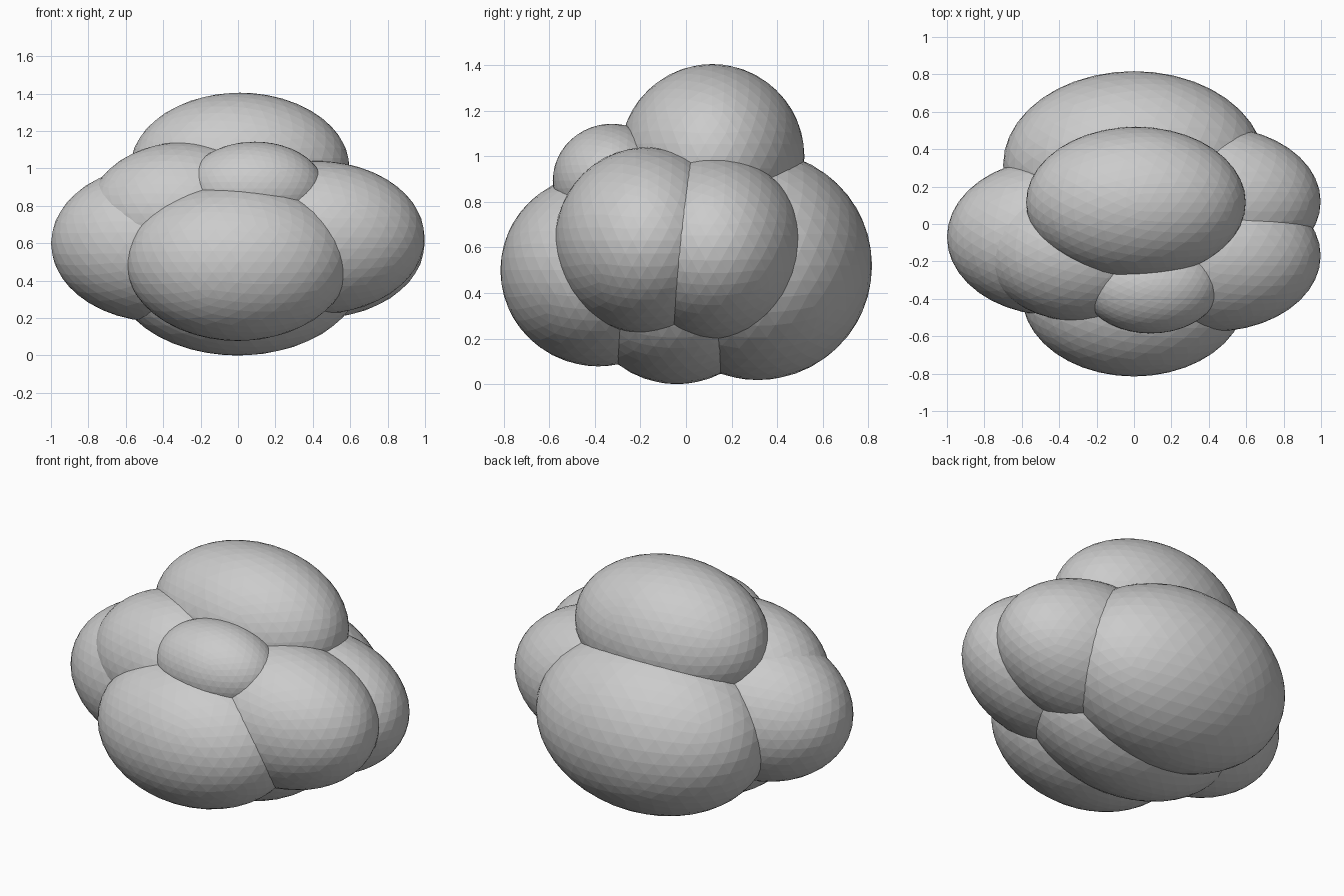
import bpy

cube = bpy.data.objects.get("Cube")
if cube:
    bpy.data.objects.remove(cube, do_unlink=True)

# One plain grey for the whole cluster
grey = bpy.data.materials.new("light grey")
grey.use_nodes = True
colour = (0.6, 0.6, 0.6, 1)
grey.diffuse_color = colour
grey.node_tree.nodes["Principled BSDF"].inputs["Base Color"].default_value = colour


def lobe(name, centre, radii):
    """A faceted ellipsoid puff."""
    bpy.ops.mesh.primitive_ico_sphere_add(subdivisions=4, radius=1, location=centre)
    obj = bpy.context.object
    obj.name = name
    obj.scale = radii
    bpy.ops.object.transform_apply(location=False, rotation=False, scale=True)
    obj.data.materials.append(grey)
    bpy.ops.object.shade_flat()
    return obj


# Large lobes
lobe("top_lobe", (0.01, 0.115, 1.0), (0.587, 0.405, 0.405))
lobe("back_lobe", (0, 0.315, 0.52), (0.7, 0.502, 0.502))
lobe("front_lobe", (0, -0.385, 0.5), (0.598, 0.43, 0.422))
lobe("bottom_lobe", (0, -0.04, 0.43), (0.66, 0.43, 0.43))

# Side lobes
lobe("left_front_lobe", (0.42, -0.17, 0.63), (0.578, 0.405, 0.41))
lobe("left_back_lobe", (0.42, 0.12, 0.6), (0.578, 0.402, 0.402))
lobe("right_lobe", (-0.42, -0.07, 0.6), (0.58, 0.42, 0.42))

# Smaller lobes filling the upper front
lobe("right_upper_lobe", (-0.28, -0.14, 0.76), (0.52, 0.382, 0.382))
lobe("small_front_lobe", (0.09, -0.325, 0.893), (0.37, 0.26, 0.25))
